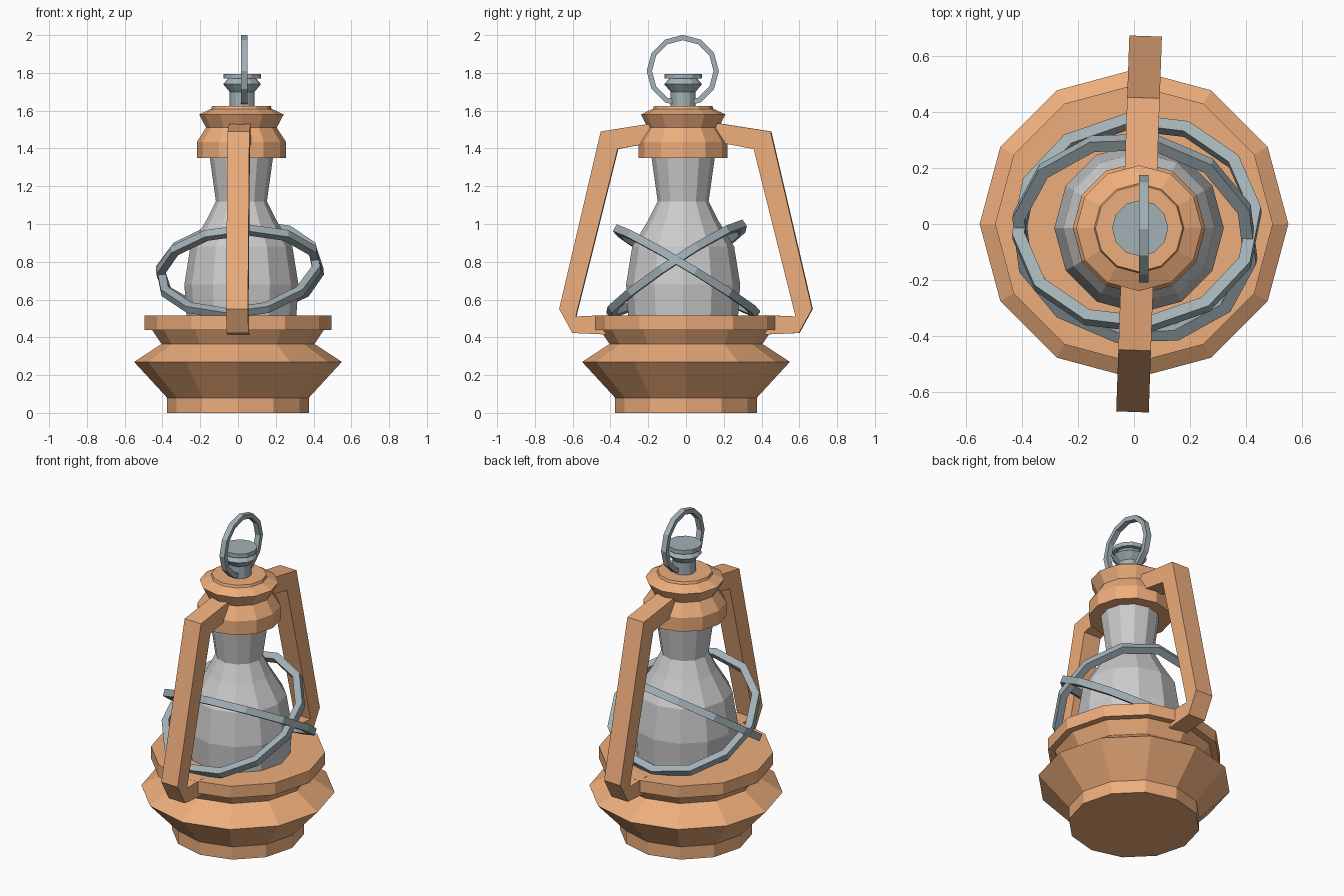
import bpy, bmesh, math
from mathutils import Vector, Matrix

if "Cube" in bpy.data.objects:
    bpy.data.objects.remove(bpy.data.objects["Cube"])


def material(name, color):
    m = bpy.data.materials.new(name)
    m.diffuse_color = color
    m.use_nodes = True
    m.node_tree.nodes["Principled BSDF"].inputs["Base Color"].default_value = m.diffuse_color
    return m


COPPER = material("copper", (0.85, 0.42, 0.2, 1))
STEEL = material("steel", (0.36, 0.44, 0.47, 1))


def finish(name, bm, mat=None, matrix=None):
    bmesh.ops.recalc_face_normals(bm, faces=bm.faces)
    me = bpy.data.meshes.new(name)
    bm.to_mesh(me)
    bm.free()
    ob = bpy.data.objects.new(name, me)
    bpy.context.collection.objects.link(ob)
    if mat:
        me.materials.append(mat)
    if matrix:
        ob.matrix_world = matrix
    return ob


def lathe(name, profile, mat=None, matrix=None, ring=False, sides=12):
    """Revolve (radius, z) points around z; capped, or joined into a ring."""
    bm = bmesh.new()
    loops = []
    for r, z in profile:
        loops.append([bm.verts.new((r * math.cos(2 * math.pi * i / sides),
                                    r * math.sin(2 * math.pi * i / sides), z))
                      for i in range(sides)])
    pairs = list(zip(loops, loops[1:]))
    if ring:
        pairs.append((loops[-1], loops[0]))
    else:
        bm.faces.new(loops[0])
        bm.faces.new(loops[-1])
    for a, b in pairs:
        for i in range(sides):
            j = (i + 1) % sides
            bm.faces.new((a[i], a[j], b[j], b[i]))
    return finish(name, bm, mat, matrix)


def wire_ring(name, inner, outer, width, matrix):
    h = width / 2
    return lathe(name, [(inner, -h), (outer, -h), (outer, h), (inner, h)],
                 STEEL, matrix, ring=True)


def tilted(center, a, b):
    """Frame lying on the plane z = a*x + b*y, its x axis kept level."""
    n = Vector((-a, -b, 1)).normalized()
    x = Vector((abs(b), -a * b / abs(b), 0)).normalized()
    rot = Matrix((x, n.cross(x), n)).transposed().to_4x4()
    return Matrix.Translation(center) @ rot


# Fuel tank base
lathe("base", [(.375, 0), (.375, .08), (.55, .27), (.405, .365), (.455, .44),
               (.495, .44), (.495, .515)], COPPER)

# Glass chimney, cap and top knob share a slightly offset axis
axis = Matrix.Translation((.018, -.015, 0))
lathe("glass_chimney", [(.29, .5), (.302, .68), (.27, .88), (.185, 1.02),
                        (.135, 1.12), (.17, 1.37)], None, axis)
lathe("cap", [(.236, 1.35), (.236, 1.435), (.187, 1.51), (.224, 1.58),
              (.16, 1.61), (.155, 1.625)], COPPER, axis)
lathe("top_knob", [(.066, 1.62), (.066, 1.70), (.1, 1.74), (.075, 1.77),
                   (.1, 1.77), (.1, 1.795)], STEEL,
      Matrix.Translation((.022, -.015, 0)))

# Hanging ring, upright in the y-z plane
wire_ring("hanging_ring", .163, .191, .034,
          Matrix.Translation((.034, -.017, 1.81)) @ Matrix.Rotation(math.pi / 2, 4, 'Y'))

# Crossed guard wires round the glass
wire_ring("guard_wire_a", .402, .446, .042, tilted((.01, .003, .75), .065, -.6))
wire_ring("guard_wire_b", .398, .442, .042, tilted((.003, -.05, .76), .125, .66))

# Side arms: outer and inner path points (y, z), swept across the arm width
outer = [(.13, 1.54), (.45, 1.49), (.67, .55), (.6, .423), (.42, .415)]
inner = [(.13, 1.44), (.375, 1.397), (.58, .51), (.572, .51), (.42, .517)]
inner = [(.13, 1.44), (.36, 1.397), (.582, .51), (.53, .513), (.42, .517)]
for name, turn in (("back_arm", 0), ("front_arm", math.pi)):
    bm = bmesh.new()
    rows = [[bm.verts.new((x, *p)) for x, p in
             ((-.058, o), (.058, o), (.058, i), (-.058, i))]
            for o, i in zip(outer, inner)]
    bm.faces.new(rows[0])
    bm.faces.new(rows[-1])
    for a, b in zip(rows, rows[1:]):
        for k in range(4):
            m = (k + 1) % 4
            bm.faces.new((a[k], a[m], b[m], b[k]))
    finish(name, bm, COPPER, Matrix.Translation((.018, 0, 0))
           @ Matrix.Rotation(turn - math.radians(2), 4, 'Z'))
